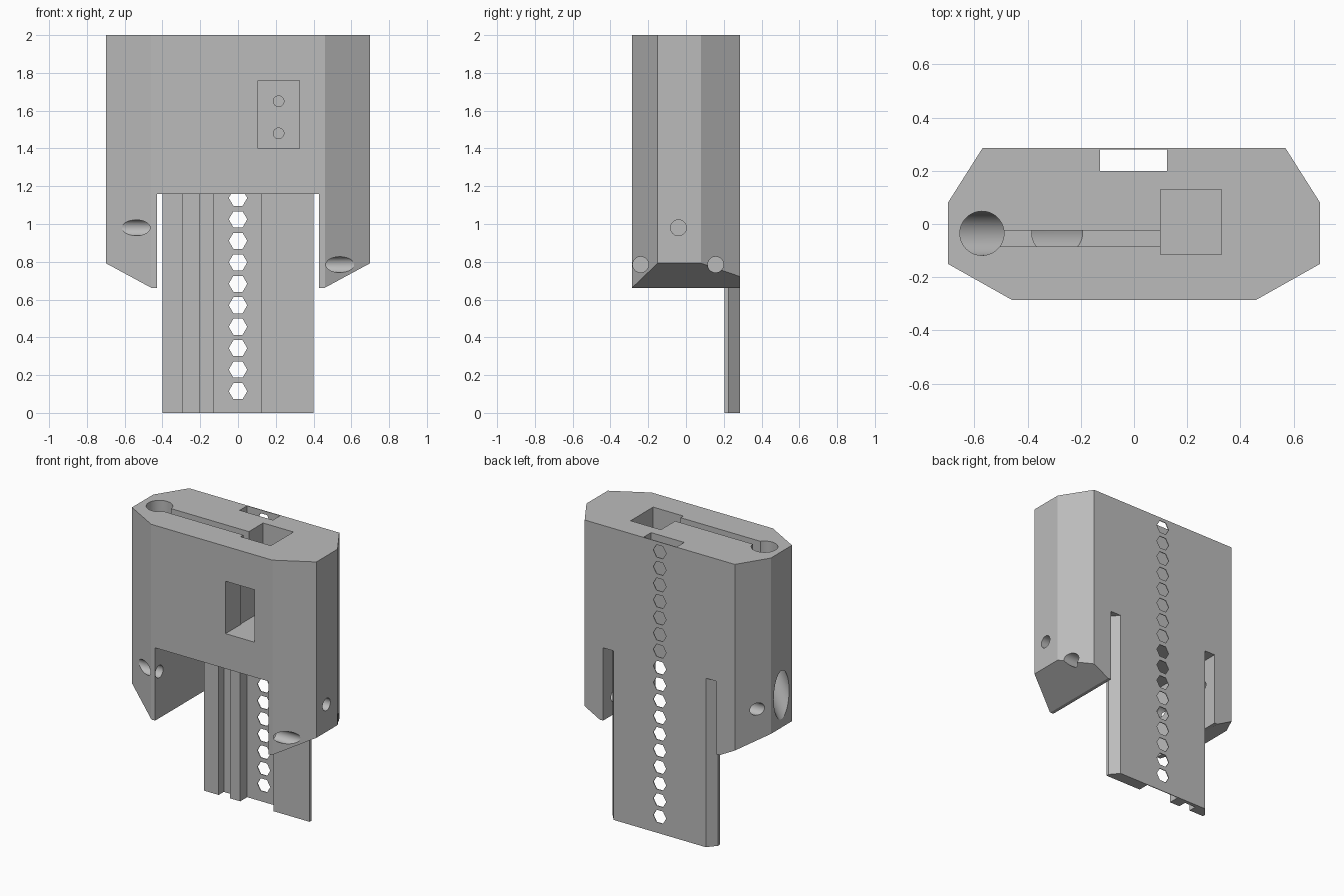
import bpy, bmesh, math
from mathutils import Matrix, Vector

cube = bpy.data.objects.get("Cube")
if cube:
    bpy.data.objects.remove(cube, do_unlink=True)

grey = bpy.data.materials.new("plain_grey")
grey.use_nodes = True
grey.diffuse_color = (0.5, 0.5, 0.5, 1)
grey.node_tree.nodes["Principled BSDF"].inputs["Base Color"].default_value = grey.diffuse_color


def finish(name, bm):
    bmesh.ops.recalc_face_normals(bm, faces=bm.faces[:])
    mesh = bpy.data.meshes.new(name)
    bm.to_mesh(mesh)
    bm.free()
    mesh.materials.append(grey)
    ob = bpy.data.objects.new(name, mesh)
    bpy.context.collection.objects.link(ob)
    return ob


def prism(name, points, direction):
    """Extrude a closed outline of 3D points along a direction."""
    bm = bmesh.new()
    face = bm.faces.new([bm.verts.new(p) for p in points])
    new = bmesh.ops.extrude_face_region(bm, geom=[face])["geom"]
    verts = [g for g in new if isinstance(g, bmesh.types.BMVert)]
    bmesh.ops.translate(bm, verts=verts, vec=direction)
    return finish(name, bm)


def box(name, x0, x1, y0, y1, z0, z1):
    outline = [(x0, y0, z0), (x1, y0, z0), (x1, y1, z0), (x0, y1, z0)]
    return prism(name, outline, (0, 0, z1 - z0))


def rod(name, start, end, radius, sides=48):
    a, b = Vector(start), Vector(end)
    turn = (b - a).to_track_quat("Z", "Y").to_matrix().to_4x4()
    bm = bmesh.new()
    bmesh.ops.create_cone(bm, cap_ends=True, segments=sides, radius1=radius,
                          radius2=radius, depth=(b - a).length,
                          matrix=Matrix.Translation((a + b) / 2) @ turn)
    return finish(name, bm)


def cut(target, cutters):
    """Subtract each cutter, bake the result and discard the cutters."""
    for c in cutters:
        c.hide_render = True
        mod = target.modifiers.new("cut", "BOOLEAN")
        mod.operation, mod.solver, mod.object = "DIFFERENCE", "EXACT", c
    graph = bpy.context.evaluated_depsgraph_get()
    mesh = bpy.data.meshes.new_from_object(target.evaluated_get(graph))
    target.modifiers.clear()
    target.data = mesh
    for c in cutters:
        bpy.data.objects.remove(c, do_unlink=True)


def hex_holes(z_low, z_high):
    """Hexagonal holes through the thin back skin, points to the sides."""
    holes = []
    for i in range(17):
        z = 0.115 + i * 0.1137
        if z_low < z < z_high:
            pts = [(0.049 * math.cos(k * math.pi / 3), 0.24,
                    z + 0.049 * math.sin(k * math.pi / 3)) for k in range(6)]
            holes.append(prism("hex_cutter", pts, (0, 0.1, 0)))
    return holes


# Main housing with bevelled corners
half = [(0.46, -0.285), (0.70, -0.15), (0.70, 0.08), (0.57, 0.285)]
outline = half + [(-x, y) for x, y in reversed(half)]
housing = prism("housing", [(x, y, 0.66) for x, y in outline], (0, 0, 1.34))

cutters = [box("leg_gap", -0.43, 0.43, -0.5, 0.5, 0.4, 1.16)]
for s in (-1, 1):
    # Sloped underside of each leg
    wedge = [(s * 0.455, -0.5, 0.66), (s * 0.825, -0.5, 0.86),
             (s * 0.825, -0.5, 0.5), (s * 0.455, -0.5, 0.5)]
    cutters.append(prism("leg_slope", wedge, (0, 1, 0)))

# Top pocket, front window, rear channel and narrow slot
cutters += [
    box("pocket", 0.10, 0.33, -0.115, 0.13, 1.40, 2.1),
    box("window", 0.105, 0.325, -0.4, -0.05, 1.4002, 1.76),
    box("channel", -0.127, 0.125, 0.20, 0.28, 1.0, 2.1),
    box("slot", -0.55, 0.15, -0.085, -0.025, 1.73, 2.1),
]

# Round shaft that meets a steep bore leaving through the side
cutters.append(rod("shaft", (-0.572, -0.035, 1.235), (-0.572, -0.035, 2.1), 0.083))
cutters.append(rod("bore", (-0.9, -0.035, 0.67), (-0.26, -0.035, 1.78), 0.083))

# Round sideways holes through the legs, and small ones in the pocket wall
for x0, x1, y, z in [(0.4, 0.8, -0.24, 0.785), (0.4, 0.8, 0.157, 0.785),
                     (0.4, 0.8, -0.04, 0.98), (-0.8, -0.4, -0.24, 0.98),
                     (-0.8, -0.4, 0.157, 0.98)]:
    cutters.append(rod("leg_hole", (x0, y, z), (x1, y, z), 0.042, 32))
for z in (1.48, 1.65):
    cutters.append(rod("pocket_hole", (0.215, 0.1, z), (0.215, 0.2, z), 0.028, 32))
cut(housing, cutters + hex_holes(1.10, 2))

# Back plate with bevelled rear edges, hanging below the housing
half = [(0.40, 0.205), (0.40, 0.225), (0.35, 0.285)]
outline = half + [(-x, y) for x, y in reversed(half)]
plate = prism("back_plate", [(x, y, 0) for x, y in outline], (0, 0, 1.16))
cut(plate, [box("channel", -0.127, 0.125, 0.1, 0.28, -0.1, 1.3),
            box("groove", -0.29, -0.205, 0.1, 0.26, -0.1, 1.3)] + hex_holes(0, 1.18))

# Smooth bores, crisp edges
for ob in (housing, plate):
    bpy.ops.object.select_all(action="DESELECT")
    ob.select_set(True)
    bpy.context.view_layer.objects.active = ob
    bpy.ops.object.shade_smooth_by_angle(angle=math.radians(25))
